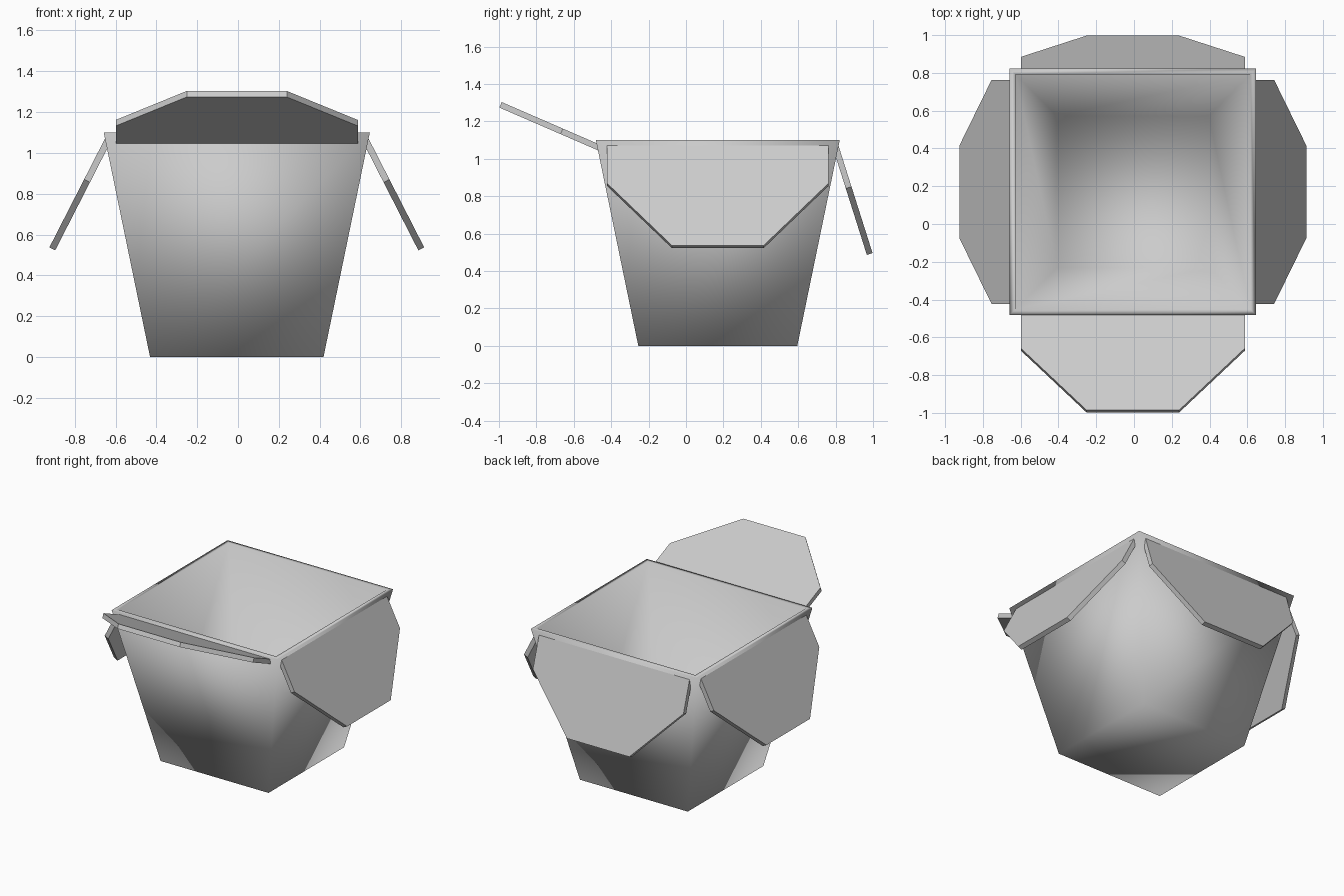
import bpy, bmesh
from mathutils import Vector

cube = bpy.data.objects.get("Cube")
if cube:
    bpy.data.objects.remove(cube, do_unlink=True)

# One plain card colour
card = bpy.data.materials.new("grey card")
card.use_nodes = True
GREY = (0.6, 0.6, 0.6, 1)
card.diffuse_color = GREY
card.node_tree.nodes["Principled BSDF"].inputs["Base Color"].default_value = GREY

CENTRE = Vector((-0.006, 0.17, 0))


def add_object(name, bm):
    bmesh.ops.recalc_face_normals(bm, faces=bm.faces)
    mesh = bpy.data.meshes.new(name)
    bm.to_mesh(mesh)
    bm.free()
    mesh.materials.append(card)
    obj = bpy.data.objects.new(name, mesh)
    bpy.context.collection.objects.link(obj)
    return obj


# Tapered open carton: square rings run up the outside, over the rim, down inside
bm = bmesh.new()
rings = []
for half, z in ((0.425, 0), (0.652, 1.1), (0.622, 1.1), (0.402, 0.03)):
    corners = ((-half, -half), (half, -half), (half, half), (-half, half))
    rings.append([bm.verts.new(CENTRE + Vector((x, y, z))) for x, y in corners])
for low, high in zip(rings, rings[1:]):
    for i in range(4):
        j = (i + 1) % 4
        bm.faces.new((low[i], low[j], high[j], high[i]))
bm.faces.new(rings[0])
bm.faces.new(rings[-1])
carton = add_object("carton", bm)
for face in carton.data.polygons:
    face.use_smooth = True


# Closing flap: six-sided panel from its hinge line to its tip, with thickness
def flap(name, hinge, tip, along):
    hinge, tip, along = Vector(hinge), Vector(tip), Vector(along)
    out = tip - hinge
    thick = along.cross(out).normalized() * 0.032
    if thick.z < 0:
        thick.negate()
    outline = ((-0.593, 0), (0.593, 0), (0.593, 0.38),
               (0.245, 1), (-0.245, 1), (-0.593, 0.38))
    bm = bmesh.new()
    panel = bm.faces.new([bm.verts.new(hinge + along * a + out * t)
                          for a, t in outline])
    top = bmesh.ops.extrude_face_region(bm, geom=[panel])
    verts = [v for v in top["geom"] if isinstance(v, bmesh.types.BMVert)]
    bmesh.ops.translate(bm, verts=verts, vec=thick)
    # The extrusion keeps its source panel as the underside
    if not panel.is_valid or len(bm.faces) < 8:
        bm.faces.new([v for v in bm.verts if v not in verts])
    return add_object(name, bm)


X, Y = (1, 0, 0), (0, 1, 0)
cx, cy = CENTRE.x, CENTRE.y
flap("front_flap", (cx, -0.47, 1.045), (cx, -0.998, 1.274), X)
flap("back_flap", (cx, 0.785, 1.06), (cx, 0.967, 0.486), X)
for name, side in (("left_flap", 1), ("right_flap", -1)):
    flap(name, (cx + side * 0.615, cy, 1.06),
         (cx + side * 0.89, cy, 0.522), Y)
